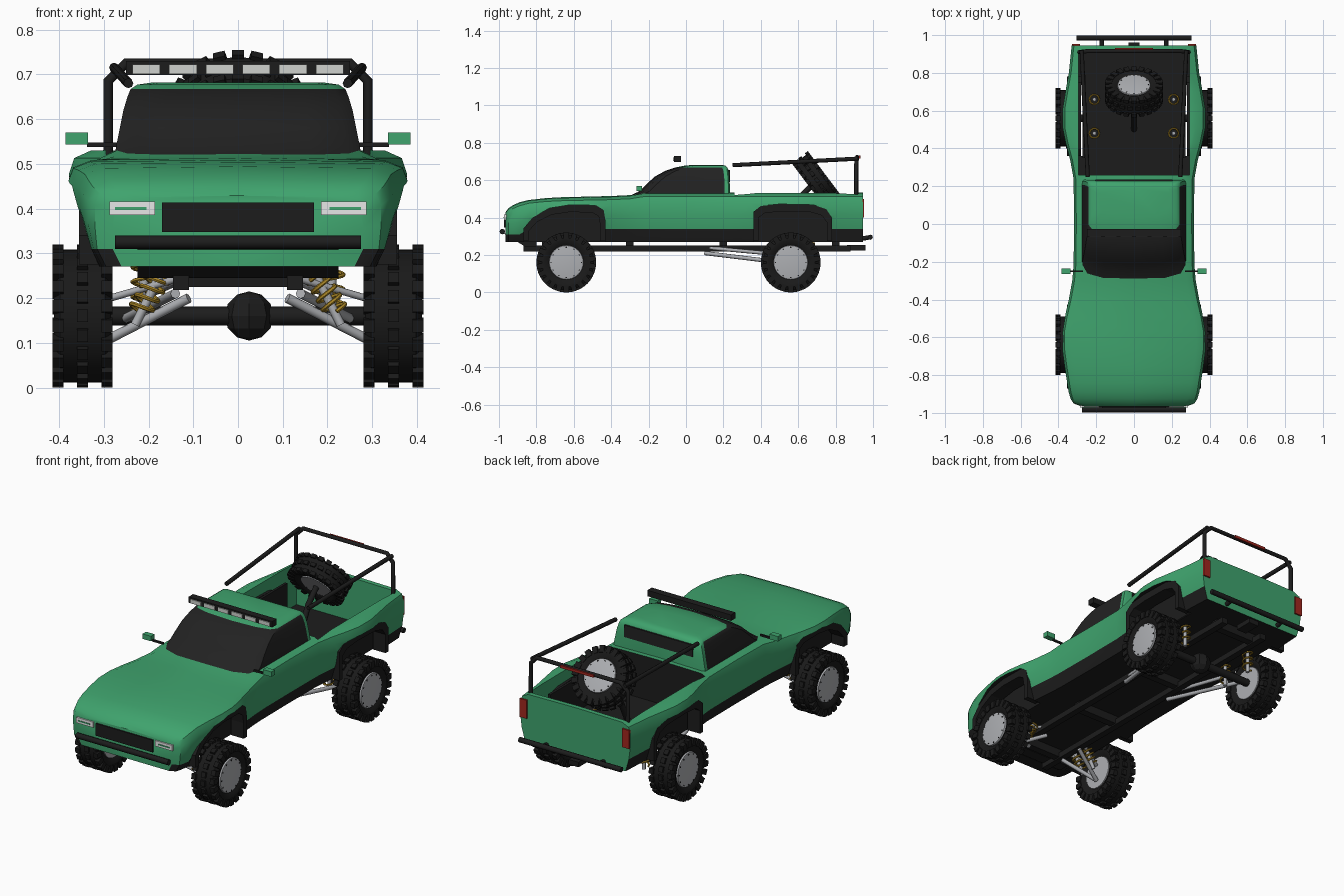
import bpy, bmesh, math
from mathutils import Vector, Matrix

if "Cube" in bpy.data.objects:
    bpy.data.objects.remove(bpy.data.objects["Cube"])


def material(name, r, g, b):
    m = bpy.data.materials.new(name)
    m.use_nodes = True
    m.diffuse_color = (r, g, b, 1)
    m.node_tree.nodes["Principled BSDF"].inputs["Base Color"].default_value = (r, g, b, 1)
    return m


GREEN = material("green paint", .05, .37, .155)
BLACK = material("black trim", .012, .012, .012)
GLASS = material("dark glass", .016, .016, .016)
RUBBER = material("rubber", .01, .01, .01)
ALLOY = material("grey alloy", .42, .43, .45)
LAMP = material("pale lamp", .62, .64, .61)
WHITE = material("headlight white", .8, .8, .8)
RED = material("red lens", .36, .02, .013)
GOLD = material("gold spring", .42, .25, .02)


def finish(name, bm, mats, smooth=None):
    bmesh.ops.recalc_face_normals(bm, faces=bm.faces)
    me = bpy.data.meshes.new(name)
    bm.to_mesh(me)
    bm.free()
    for m in mats:
        me.materials.append(m)
    ob = bpy.data.objects.new(name, me)
    bpy.context.collection.objects.link(ob)
    if smooth:
        shade(ob, smooth)
    return ob


def select(ob):
    bpy.ops.object.select_all(action='DESELECT')
    ob.select_set(True)
    bpy.context.view_layer.objects.active = ob


def shade(ob, angle):
    select(ob)
    bpy.ops.object.shade_smooth_by_angle(angle=math.radians(angle))


def add_block(bm, lo, hi, matrix=Matrix(), index=0):
    lo, hi = Vector(lo), Vector(hi)
    place = matrix @ Matrix.Translation((lo + hi) / 2) @ Matrix.Diagonal((*(hi - lo), 1))
    for v in bmesh.ops.create_cube(bm, size=1, matrix=place)["verts"]:
        for f in v.link_faces:
            f.material_index = index


def box(name, lo, hi, mat):
    bm = bmesh.new()
    add_block(bm, lo, hi)
    return finish(name, bm, [mat])


def prism(name, profile, x0, x1, mats, index=0):
    """Extrude a (y, z) profile along x."""
    bm = bmesh.new()
    face = bm.faces.new([bm.verts.new((x0, y, z)) for y, z in profile])
    new = bmesh.ops.extrude_face_region(bm, geom=[face])["geom"]
    bmesh.ops.translate(bm, vec=(x1 - x0, 0, 0), verts=[v for v in new if isinstance(v, bmesh.types.BMVert)])
    for f in bm.faces:
        f.material_index = index
    return finish(name, bm, mats)


def tube(name, points, radius, mat, resolution=2):
    cu = bpy.data.curves.new(name, 'CURVE')
    cu.dimensions = '3D'
    cu.bevel_depth, cu.bevel_resolution, cu.use_fill_caps = radius, resolution, True
    sp = cu.splines.new('POLY')
    sp.points.add(len(points) - 1)
    for p, co in zip(sp.points, points):
        p.co = (*co, 1)
    cu.materials.append(mat)
    ob = bpy.data.objects.new(name, cu)
    bpy.context.collection.objects.link(ob)
    select(ob)
    bpy.ops.object.convert(target='MESH')
    shade(bpy.context.object, 50)


def loft(bm, rings, rule):
    """Skin closed rings; rule(row, column) gives the material index."""
    rows = [[bm.verts.new(p) for p in ring] for ring in rings]
    n = len(rows[0])
    for r in range(len(rows) - 1):
        for c in range(n):
            d = (c + 1) % n
            f = bm.faces.new((rows[r][c], rows[r][d], rows[r + 1][d], rows[r + 1][c]))
            f.material_index = rule(r, c)
    return [bm.faces.new(rows[0]), bm.faces.new(rows[-1])]


def mirrored(half):
    """Half ring from centre to centre, completed on the -x side."""
    return half + [(-x, y, z) for x, y, z in reversed(half[1:-1])]


# Body: sections along y given as (y, half width, top height)
stations = [(-.965, .28, .425), (-.95, .32, .445), (-.925, .336, .462), (-.89, .346, .478), (-.84, .354, .49),
            (-.75, .368, .5), (-.66, .38, .505), (-.57, .38, .507), (-.49, .366, .509), (-.4, .345, .511),
            (-.3, .327, .516), (-.22, .32, .53), (0, .317, .531), (.24, .32, .53), (.34, .338, .53),
            (.43, .362, .53), (.51, .378, .53), (.61, .378, .53), (.7, .363, .53), (.8, .345, .53), (.945, .33, .53)]


def section(y, w, top):
    sill = .31 if y < -.85 else .34
    low = min(w, .31 + (w - .31) * .5)
    half = [(0, y, .27), (low - .02, y, .27), (low, y, sill)]
    for inset, t in ((0, .4), (0, .72), (.012, .91), (.05, 1)):
        half.append((w - inset, y, sill + (top - sill) * t))
    return mirrored(half + [(0, y, top + .004)])


bm = bmesh.new()
rings = [section(*s) for s in stations]
count = len(rings[0])
loft(bm, rings, lambda r, c: 1 if c < 2 or c >= count - 2 else 0)
body = finish("body", bm, [GREEN, BLACK])

# Wheel arches and load bed are cut from the body
front_arch = [(-.87, .2), (-.87, .34), (-.82, .4), (-.73, .45), (-.62, .468), (-.48, .465), (-.44, .44), (-.43, .38), (-.43, .2)]
rear_arch = [(.36, .2), (.36, .43), (.4, .462), (.5, .472), (.68, .468), (.75, .445), (.78, .4), (.78, .2)]
cutters = []
for arch in (front_arch, rear_arch):
    mid = (arch[0][0] + arch[-1][0]) / 2
    outer = [(y, max(z, .275)) for y, z in arch]
    inner = [(mid + (y - mid) * .87, .275 + (z - .275) * .8) for y, z in outer]
    for s in (1, -1):
        cutters.append(prism("arch_cutter", arch, s * .27, s * .5, [GREEN, BLACK], 1))
        prism("arch_flare", outer + inner[::-1], s * .28, s * .355, [BLACK])
bed = box("bed_cutter", (-.295, .26, .3), (.295, .92, .7), GREEN)
bed.data.materials.append(BLACK)
for f in bed.data.polygons:
    f.material_index = 1 if f.normal.z < -.5 or f.normal.y < -.5 else 0
for cutter in cutters + [bed]:
    mod = body.modifiers.new("cut", 'BOOLEAN')
    mod.object, mod.operation, mod.solver = cutter, 'DIFFERENCE', 'EXACT'
    select(body)
    bpy.ops.object.modifier_apply(modifier=mod.name)
    bpy.data.objects.remove(cutter)
shade(body, 35)

# Cab: horizontal levels as (z, front y, rear y, half width)
levels = [(.51, -.315, .235, .277), (.54, -.25, .235, .272), (.58, -.21, .234, .264), (.62, -.165, .232, .256),
          (.65, -.11, .228, .247), (.667, -.06, .222, .24), (.677, -.01, .21, .225), (.682, .04, .19, .19)]
bm = bmesh.new()
rings = [mirrored([(0, f, z), (w * .6, f + .008, z), (w * .9, f + .025, z), (w, f + .055, z),
                   (w, r - .028, z), (w, r - .008, z), (w - .012, r, z), (0, r, z)]) for z, f, r, w in levels]
glazed = {0, 1, 2, 3, 10, 11, 12, 13}
loft(bm, rings, lambda r, c: 1 if r < 5 and c in glazed else 0)
finish("cab", bm, [GREEN, GLASS], 35)
box("rear_window", (-.205, .227, .59), (.205, .2355, .655), GLASS)

# Roof light bar
box("light_bar", (-.25, -.065, .698), (.25, -.027, .73), BLACK)
for i in range(6):
    x = (i - 2.5) * .082
    box("roof_lamp", (x - .031, -.07, .701), (x + .031, -.063, .722), LAMP)

# Nose and underbody
box("grille", (-.17, -.973, .348), (.17, -.964, .414), BLACK)
tube("front_bumper", [(-.275, -.982, .325), (.275, -.982, .325)], .015, BLACK)
prism("skid_plate", [(-.975, .315), (-.88, .315), (-.8, .275), (-.8, .245), (-.86, .245)], -.225, .225, [BLACK])
for y in (-.75, -.3, .2, .8):
    box("crossmember", (-.13, y - .02, .225), (.13, y + .02, .272), BLACK)

# Tail, cage and bumper
tube("rear_bumper", [(-.305, .985, .295), (.305, .985, .295)], .014, BLACK)
box("hitch", (-.03, .86, .225), (.03, .96, .252), BLACK)
tube("cage_hoop", [(-.29, .91, .5), (-.29, .91, .685), (-.25, .915, .725), (.25, .915, .725), (.29, .91, .685),
                   (.29, .91, .5)], .011, BLACK)
box("brake_strip", (-.1, .924, .717), (.1, .932, .731), RED)


def helix(a, b, radius, turns):
    a, b = Vector(a), Vector(b)
    turn = (b - a).to_track_quat('Z', 'Y')
    steps = turns * 10
    return [a.lerp(b, i / steps) + turn @ Vector((radius * math.cos(i * math.tau / 10),
            radius * math.sin(i * math.tau / 10), 0)) for i in range(steps + 1)]


# Parts repeated on both sides
for s in (1, -1):
    def span(name, x0, x1, y0, y1, z0, z1, mat):
        box(name, (min(s * x0, s * x1), y0, z0), (max(s * x0, s * x1), y1, z1), mat)

    span("headlight", .185, .287, -.972, -.945, .386, .416, WHITE)
    span("headlight_stripe", .205, .275, -.975, -.971, .397, .403, GREEN)
    span("tail_light", .285, .328, .944, .953, .4, .5, RED)
    span("mirror", .335, .385, -.265, -.235, .543, .57, GREEN)
    span("mirror_stalk", .27, .337, -.255, -.245, .538, .548, BLACK)
    span("frame_rail", .11, .145, -.87, .88, .218, .25, BLACK)
    span("wheel_housing", .258, .272, .35, .79, .275, .475, BLACK)
    tube("bumper_bracket", [(s * .17, .93, .285), (s * .17, .985, .295)], .012, BLACK)
    tube("cage_rail", [(s * .245, .25, .68), (s * .277, .92, .715)], .011, BLACK)
    for dy in (-.07, .07):
        y = -.64 + dy
        tube("lower_arm", [(s * .11, y, .2), (s * .285, -.64, .11)], .011, ALLOY)
        tube("upper_arm", [(s * .13, y, .245), (s * .285, -.64, .2)], .008, ALLOY)
        y = -.64 + dy * .6
        tube("front_shock", [(s * .23, y, .14), (s * .17, y, .26)], .01, ALLOY)
        tube("front_spring", helix((s * .22, y, .17), (s * .175, y, .25), .026, 4), .005, GOLD, 1)
        y = .57 + dy * 1.28
        tube("rear_shock", [(s * .21, y, .15), (s * .21, y, .32)], .01, ALLOY)
        tube("rear_spring", helix((s * .21, y, .17), (s * .21, y, .335), .026, 5), .005, GOLD, 1)
    tube("upper_link", [(s * .13, .1, .24), (s * .22, .53, .2)], .01, ALLOY)
    tube("lower_link", [(s * .14, .1, .21), (s * .25, .55, .155)], .011, ALLOY)

# Rear axle
tube("rear_axle", [(-.3, .56, .16), (.3, .56, .16)], .021, BLACK)
bm = bmesh.new()
bmesh.ops.create_uvsphere(bm, u_segments=8, v_segments=6, radius=.055, matrix=Matrix.Translation((.025, .56, .16)))
finish("differential", bm, [BLACK])


# Wheel: lathed tyre and hub, staggered lugs, ring of bolts
def lathe(bm, profile, index, segments=32):
    rings = [[(x, r * math.cos(a), r * math.sin(a)) for a in (i * math.tau / segments for i in range(segments))]
             for x, r in profile]
    for f in loft(bm, rings, lambda r, c: index):
        f.material_index = index


bm = bmesh.new()
lathe(bm, [(-.05, .092), (-.062, .11), (-.064, .13), (-.05, .149), (.05, .149), (.064, .13), (.062, .11), (.05, .092)], 0)
lathe(bm, [(-.056, .088), (.05, .092), (.058, .09), (.06, .08)], 1)
for i in range(22):
    for row, x in enumerate((-.055, 0, .055)):
        spin = Matrix.Rotation((i + row % 2 / 2) * math.tau / 22, 4, 'X')
        deep = .14 if x == 0 else .122
        add_block(bm, (x - .0125, -.014, deep), (x + .0125, .014, .1595), spin)
for i in range(12):
    spin = Matrix.Rotation(i * math.tau / 12, 4, 'X')
    add_block(bm, (.055, -.003, .078), (.062, .003, .084), spin, 2)
wheel = finish("wheel_front_left", bm, [RUBBER, ALLOY, BLACK], 30)
wheel.location = (.3475, -.64, .16)


def copy_wheel(name, matrix):
    ob = bpy.data.objects.new(name, wheel.data)
    ob.matrix_world = matrix
    bpy.context.collection.objects.link(ob)


flip = Matrix.Rotation(math.pi, 4, 'Z')
copy_wheel("wheel_front_right", Matrix.Translation((-.3475, -.64, .16)) @ flip)
copy_wheel("wheel_rear_left", Matrix.Translation((.3475, .56, .16)))
copy_wheel("wheel_rear_right", Matrix.Translation((-.3475, .56, .16)) @ flip)
tilt = Vector((0, .8, .6)).to_track_quat('X', 'Z').to_matrix().to_4x4()
copy_wheel("spare_wheel", Matrix.Translation((0, .7, .6)) @ tilt @ Matrix.Diagonal((.8, .96, .96, 1)))
tube("spare_mount", [(0, .7, .6), (0, .6, .5), (0, .5, .3)], .015, BLACK)
